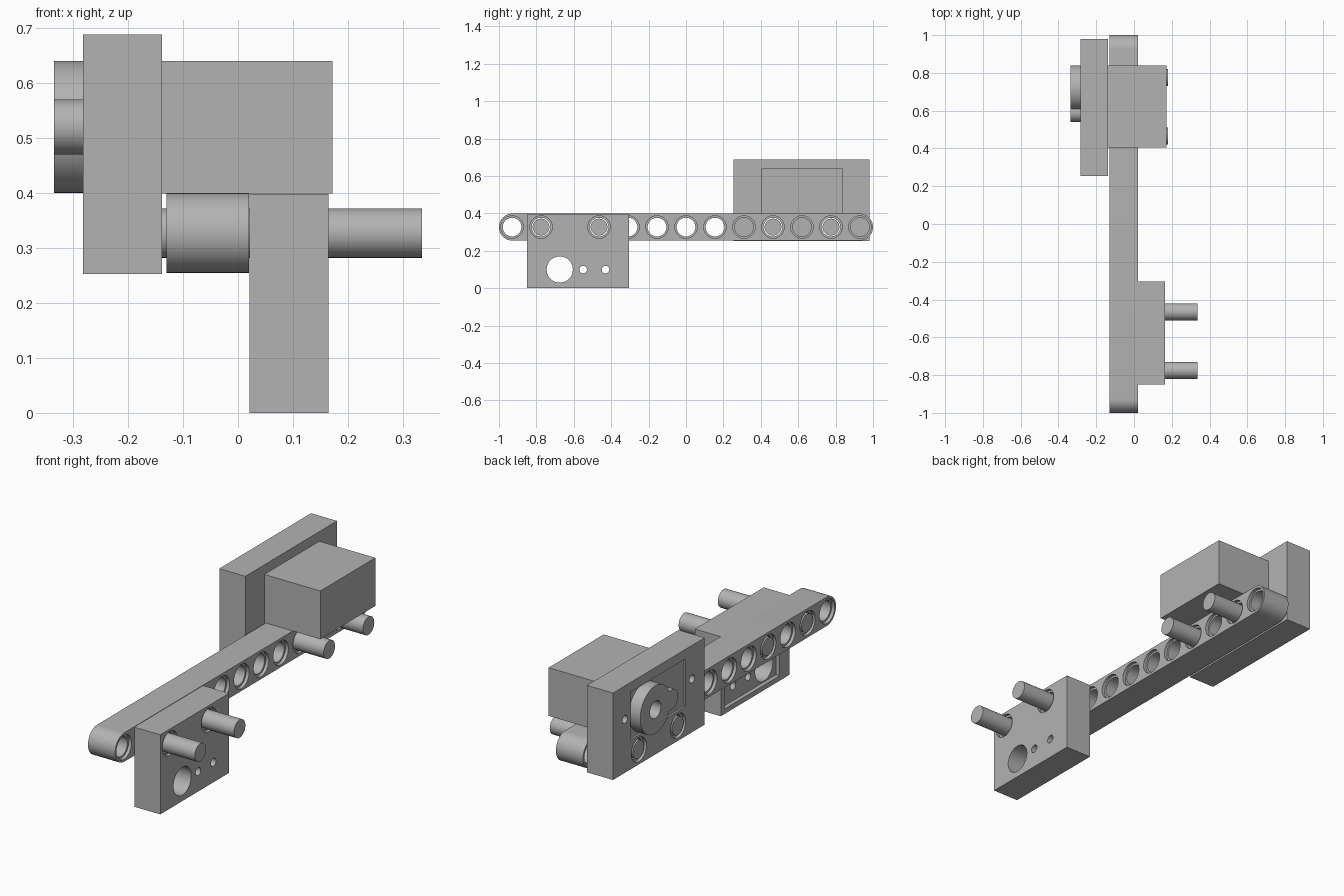
import bpy, bmesh, math
from mathutils import Vector

if "Cube" in bpy.data.objects:
    bpy.data.objects.remove(bpy.data.objects["Cube"], do_unlink=True)

grey = bpy.data.materials.new("plain grey")
grey.use_nodes = True
grey.diffuse_color = (0.45, 0.45, 0.45, 1)
grey.node_tree.nodes["Principled BSDF"].inputs["Base Color"].default_value = (0.45, 0.45, 0.45, 1)

PITCH = 0.155      # spacing of the beam holes
AXLE_Z = 0.327     # height of the beam centre line


def add(name, bm):
    bmesh.ops.recalc_face_normals(bm, faces=bm.faces)
    mesh = bpy.data.meshes.new(name)
    bm.to_mesh(mesh)
    bm.free()
    mesh.materials.append(grey)
    ob = bpy.data.objects.new(name, mesh)
    bpy.context.collection.objects.link(ob)
    return ob


def box(name, low, high):
    bm = bmesh.new()
    bmesh.ops.create_cube(bm, size=1)
    low, high = Vector(low), Vector(high)
    for v in bm.verts:
        v.co = (low + high) / 2 + v.co * (high - low)
    return add(name, bm)


def turned(name, y, z, rings, sides=40):
    """Capped round part along x, from (x, radius) rings."""
    bm = bmesh.new()
    turns = [2 * math.pi * i / sides for i in range(sides)]
    loops = [[bm.verts.new((x, y + r * math.cos(a), z + r * math.sin(a))) for a in turns]
             for x, r in rings]
    for a, b in zip(loops, loops[1:]):
        for i in range(sides):
            j = (i + 1) % sides
            bm.faces.new((a[i], a[j], b[j], b[i]))
    bm.faces.new(loops[0])
    bm.faces.new(loops[-1])
    return add(name, bm)


def cut(ob, cutter):
    mod = ob.modifiers.new("cut", "BOOLEAN")
    mod.operation, mod.solver, mod.object = "DIFFERENCE", "EXACT", cutter
    graph = bpy.context.evaluated_depsgraph_get()
    mesh = bpy.data.meshes.new_from_object(ob.evaluated_get(graph))
    ob.modifiers.clear()
    ob.data = mesh
    bpy.data.objects.remove(cutter, do_unlink=True)


def peg_hole(ob, y, x0, x1):
    """Through hole with a shallow wider seat at both ends."""
    seat, wide, narrow = 0.016, 0.06, 0.05
    cut(ob, turned("cutter", y, AXLE_Z, [
        (x0 - 0.01, wide), (x0 + seat, wide), (x0 + seat, narrow),
        (x1 - seat, narrow), (x1 - seat, wide), (x1 + 0.01, wide)]))


def bore(ob, y, z, r, x0, x1):
    cut(ob, turned("cutter", y, z, [(x0, r), (x1, r)]))


# Beam with rounded ends and thirteen holes
bm = bmesh.new()
radius, half = 0.0725, 6 * PITCH
outline = []
for side in (1, -1):
    for i in range(25):
        a = math.pi * i / 24 + (0 if side > 0 else math.pi)
        outline.append(bm.verts.new((-0.13, side * (1 - radius) + radius * math.sin(a),
                                     AXLE_Z + radius * math.cos(a))))
face = bm.faces.new(outline)
sweep = bmesh.ops.extrude_face_region(bm, geom=[face])["geom"]
bmesh.ops.translate(bm, vec=(0.15, 0, 0), verts=[g for g in sweep if isinstance(g, bmesh.types.BMVert)])
beam = add("beam", bm)
for n in range(-6, 7):
    peg_hole(beam, n * PITCH, -0.13, 0.02)

# Lower mount: pocket on the beam side, shaft hole and two screw holes
lower = box("lower_mount", (0.021, -0.85, 0), (0.165, -0.305, 0.398))
cut(lower, box("cutter", (0, -0.77, 0.025), (0.041, -0.335, 0.25)))
for y, r in ((-0.675, 0.07), (-0.55, 0.02), (-0.43, 0.02)):
    bore(lower, y, 0.1, r, 0, 0.2)

# Upper mount: motor pocket and two blind screw holes
upper = box("upper_mount", (-0.282, 0.255, 0.253), (-0.138, 0.98, 0.688))
cut(upper, box("cutter", (-0.3, 0.405, 0.4), (-0.272, 0.84, 0.64)))
for y in (0.355, 0.885):
    bore(upper, y, 0.52, 0.02, -0.3, -0.2)

# Pegs through both mounts and the beam
pegs = []
for n in (3, 5):
    peg_hole(upper, n * PITCH, -0.282, -0.138)
    peg_hole(lower, -n * PITCH, 0.021, 0.165)
    pegs.append(turned("upper_peg", n * PITCH, AXLE_Z, [(-0.28, 0.045), (0.18, 0.045)]))
    pegs.append(turned("lower_peg", -n * PITCH, AXLE_Z, [(-0.128, 0.045), (0.335, 0.045)]))

# Motor body, output hub and small gear boss
box("motor_body", (-0.139, 0.405, 0.399), (0.172, 0.84, 0.64))
hub = turned("output_hub", 0.72, 0.52, [(-0.335, 0.12), (-0.27, 0.12)], 64)
bore(hub, 0.72, 0.52, 0.043, -0.35, -0.25)
boss = turned("gear_boss", 0.59, 0.52, [(-0.335, 0.05), (-0.27, 0.05)])

# Smooth the round walls, keep sharp edges
bpy.ops.object.select_all(action="DESELECT")
for ob in [beam, lower, upper, hub, boss] + pegs:
    ob.select_set(True)
bpy.context.view_layer.objects.active = beam
bpy.ops.object.shade_smooth_by_angle(angle=math.radians(30))
